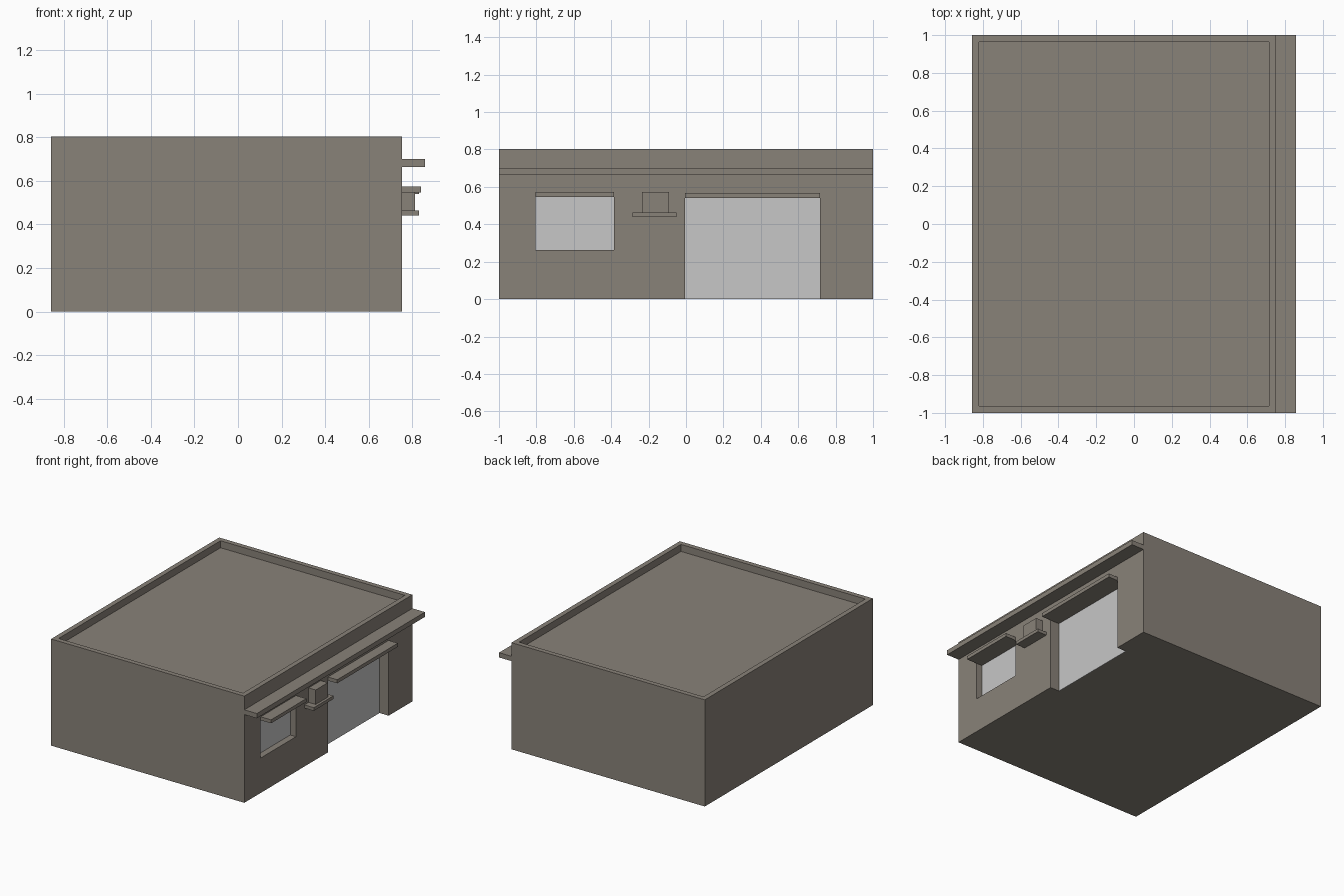
import bpy

cube = bpy.data.objects.get("Cube")
if cube:
    bpy.data.objects.remove(cube, do_unlink=True)


def make_material(name, rgb):
    mat = bpy.data.materials.new(name)
    mat.use_nodes = True
    color = (*rgb, 1.0)
    mat.diffuse_color = color
    mat.node_tree.nodes["Principled BSDF"].inputs["Base Color"].default_value = color
    return mat


def box(name, x, y, z, mat):
    """Box spanning the given (low, high) ranges."""
    spans = (x, y, z)
    bpy.ops.mesh.primitive_cube_add(size=1, location=[sum(s) / 2 for s in spans])
    obj = bpy.context.object
    obj.name = name
    obj.scale = [s[1] - s[0] for s in spans]
    bpy.ops.object.transform_apply(location=True, rotation=False, scale=True)
    obj.data.materials.append(mat)
    return obj


def cut(target, x, y, z):
    """Carve a box-shaped recess out of the target."""
    cutter = box("cutter", x, y, z, wall_paint)
    cutter.hide_render = True
    mod = target.modifiers.new("recess", 'BOOLEAN')
    mod.operation = 'DIFFERENCE'
    mod.solver = 'EXACT'
    mod.object = cutter
    bpy.context.view_layer.objects.active = target
    bpy.ops.object.modifier_apply(modifier=mod.name)
    bpy.data.objects.remove(cutter, do_unlink=True)


wall_paint = make_material("taupe wall", (0.25, 0.223, 0.19))
panel_paint = make_material("light grey panel", (0.57, 0.57, 0.57))

BACK, FACE, TOP = -0.857, 0.753, 0.803   # building limits
RIM = 0.037                              # parapet thickness
EMBED = FACE - 0.01                      # trim sinks into the wall

# Main block with a sunken roof
building = box("building", (BACK, FACE), (-1, 1), (0, TOP), wall_paint)
cut(building, (BACK + RIM, FACE - RIM), (-1 + RIM, 1 - RIM), (TOP - 0.053, 1))

# Openings: name, y range, bottom, top, recess depth, lintel top, lintel reach
openings = [
    ("window", (-0.805, -0.385), 0.263, 0.547, 0.052, 0.573, 0.839),
    ("garage_door", (-0.005, 0.717), 0.0, 0.54, 0.08, 0.567, 0.83),
]
for name, y, low, high, depth, lintel_top, reach in openings:
    cut_low = low if low > 0 else -0.1
    cut(building, (FACE - depth, 1), y, (cut_low, high))
    inner = FACE - depth
    box(name + "_panel", (inner - 0.003, inner + 0.004), y, (low, high), panel_paint)
    box(name + "_lintel", (EMBED, reach), y, (high, lintel_top), wall_paint)

# Full-length canopy
box("canopy", (EMBED, 0.857), (-1, 1), (0.664, 0.7), wall_paint)

# Wall box resting on a small shelf
box("wall_box", (EMBED, 0.812), (-0.235, -0.09), (0.464, 0.573), wall_paint)
box("wall_shelf", (EMBED, 0.831), (-0.285, -0.05), (0.44, 0.464), wall_paint)
